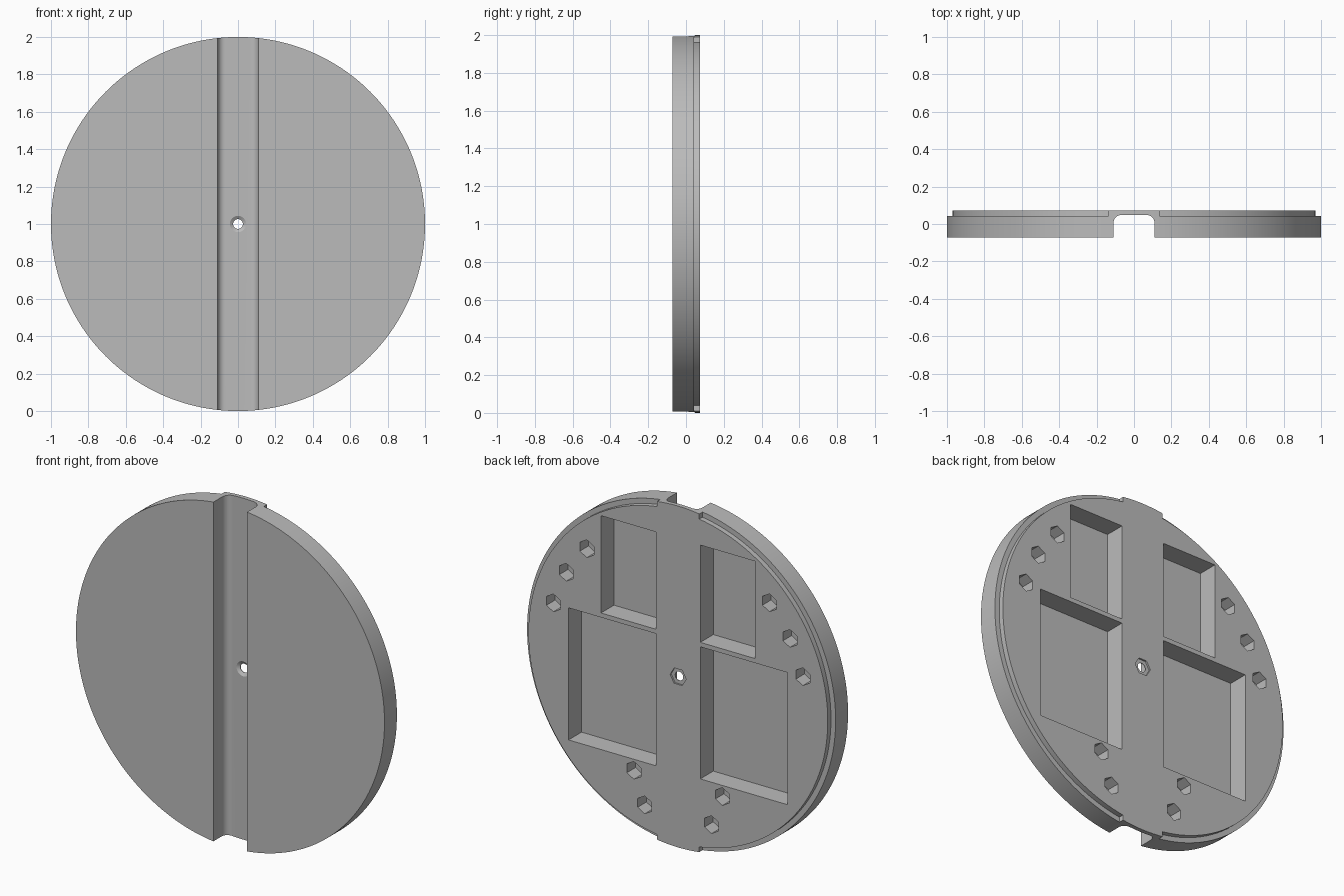
import bpy, bmesh
from math import sin, cos, pi, asin, radians

default = bpy.data.objects.get("Cube")
if default:
    bpy.data.objects.remove(default, do_unlink=True)

FRONT, BACK, LEDGE = -0.072, 0.073, 0.043
MID = 1.0  # height of the disc centre


def arc(r, a0, a1, n, cx=0.0, cy=0.0):
    """Points on an arc, both ends included."""
    return [(cx + r * cos(a0 + (a1 - a0) * i / n),
             cy + r * sin(a0 + (a1 - a0) * i / n)) for i in range(n + 1)]


def ring(r, n, turn=0.0, cx=0.0, cy=0.0):
    """Regular polygon outline."""
    return arc(r, turn, turn + 2 * pi, n, cx, cy)[:-1]


def rect(x0, x1, z0, z1):
    return [(x0, z0), (x1, z0), (x1, z1), (x0, z1)]


def prism(name, outline, w0, w1, upright=False, taper=1.0):
    """Extrude an (x, z) outline along y, or an (x, y) outline along z."""
    def place(u, v, w):
        return (u, v, w) if upright else (u, w, v + MID)
    bm = bmesh.new()
    a = [bm.verts.new(place(u, v, w0)) for u, v in outline]
    b = [bm.verts.new(place(u * taper, v * taper, w1)) for u, v in outline]
    bm.faces.new(a)
    bm.faces.new(b)
    for i in range(len(a)):
        j = (i + 1) % len(a)
        bm.faces.new((a[i], a[j], b[j], b[i]))
    bmesh.ops.recalc_face_normals(bm, faces=bm.faces)
    mesh = bpy.data.meshes.new(name)
    bm.to_mesh(mesh)
    bm.free()
    obj = bpy.data.objects.new(name, mesh)
    bpy.context.collection.objects.link(obj)
    return obj


def cut(body, cutter):
    """Subtract a cutter from the body and discard it."""
    cutter.hide_render = True
    mod = body.modifiers.new("cut", 'BOOLEAN')
    mod.operation = 'DIFFERENCE'
    mod.solver = 'EXACT'
    mod.object = cutter
    bpy.context.view_layer.objects.active = body
    bpy.ops.object.modifier_apply(modifier=mod.name)
    bpy.data.objects.remove(cutter, do_unlink=True)


# Main disc
disc = prism("disc", ring(1.0, 192), FRONT, BACK)

# Stepped rim on the back, interrupted by a tab at top and bottom
STEP_R, TAB = 0.97, 0.137
limit = pi / 2 - asin(TAB / STEP_R)
for side in (1, -1):
    inner = arc(STEP_R, -limit, limit, 90)
    outer = [(TAB, 1.2), (1.2, 1.2), (1.2, -1.2), (TAB, -1.2)]
    outline = [(side * x, z) for x, z in inner + outer]
    cut(disc, prism("rim_step_cutter", outline, LEDGE, 0.2))

# Round-cornered channel down the front
HALF, FLOOR, FILLET = 0.109, 0.048, 0.04
channel = [(HALF, -0.2)]
channel += arc(FILLET, 0, pi / 2, 8, HALF - FILLET, FLOOR - FILLET)
channel += arc(FILLET, pi / 2, pi, 8, FILLET - HALF, FLOOR - FILLET)
channel += [(-HALF, -0.2)]
cut(disc, prism("channel_cutter", channel, -0.5, 2.5, upright=True))

# Rectangular pockets in the back
for x, z0, z1 in ((0.5, 0.24, 0.81), (0.71, -0.56, 0.214)):
    for side in (1, -1):
        x0, x1 = sorted((side * 0.144, side * x))
        cut(disc, prism("pocket_cutter", rect(x0, x1, z0, z1), BACK - 0.12, 0.2))

# Hexagonal sockets in the back
sockets = [(0.837 * cos(radians(a)), 0.837 * sin(radians(a)))
           for a in (45, 30, 15, -75)] + [(0.287, -0.625)]
for x, z in sockets:
    for side in (1, -1):
        hexagon = ring(0.052, 6, pi / 6, side * x, z)
        cut(disc, prism("socket_cutter", hexagon, BACK - 0.08, 0.2))

# Centre hole: hexagonal recess behind, countersink in front
cut(disc, prism("centre_hex_cutter", ring(0.052, 6), BACK - 0.01, 0.2))
cut(disc, prism("centre_hole_cutter", ring(0.026, 32), 0.0, 0.2))
cut(disc, prism("countersink_cutter", ring(0.056, 32), 0.04, 0.06, taper=0.45))

# Material and shading
grey = bpy.data.materials.new("plain_grey")
grey.use_nodes = True
colour = (0.5, 0.5, 0.5, 1.0)
grey.diffuse_color = colour
for node in grey.node_tree.nodes:
    if node.type == 'BSDF_PRINCIPLED':
        node.inputs["Base Color"].default_value = colour
disc.data.materials.clear()
disc.data.materials.append(grey)
for poly in disc.data.polygons:
    poly.material_index = 0

bpy.ops.object.select_all(action='DESELECT')
disc.select_set(True)
bpy.context.view_layer.objects.active = disc
bpy.ops.object.shade_smooth_by_angle(angle=radians(25))
